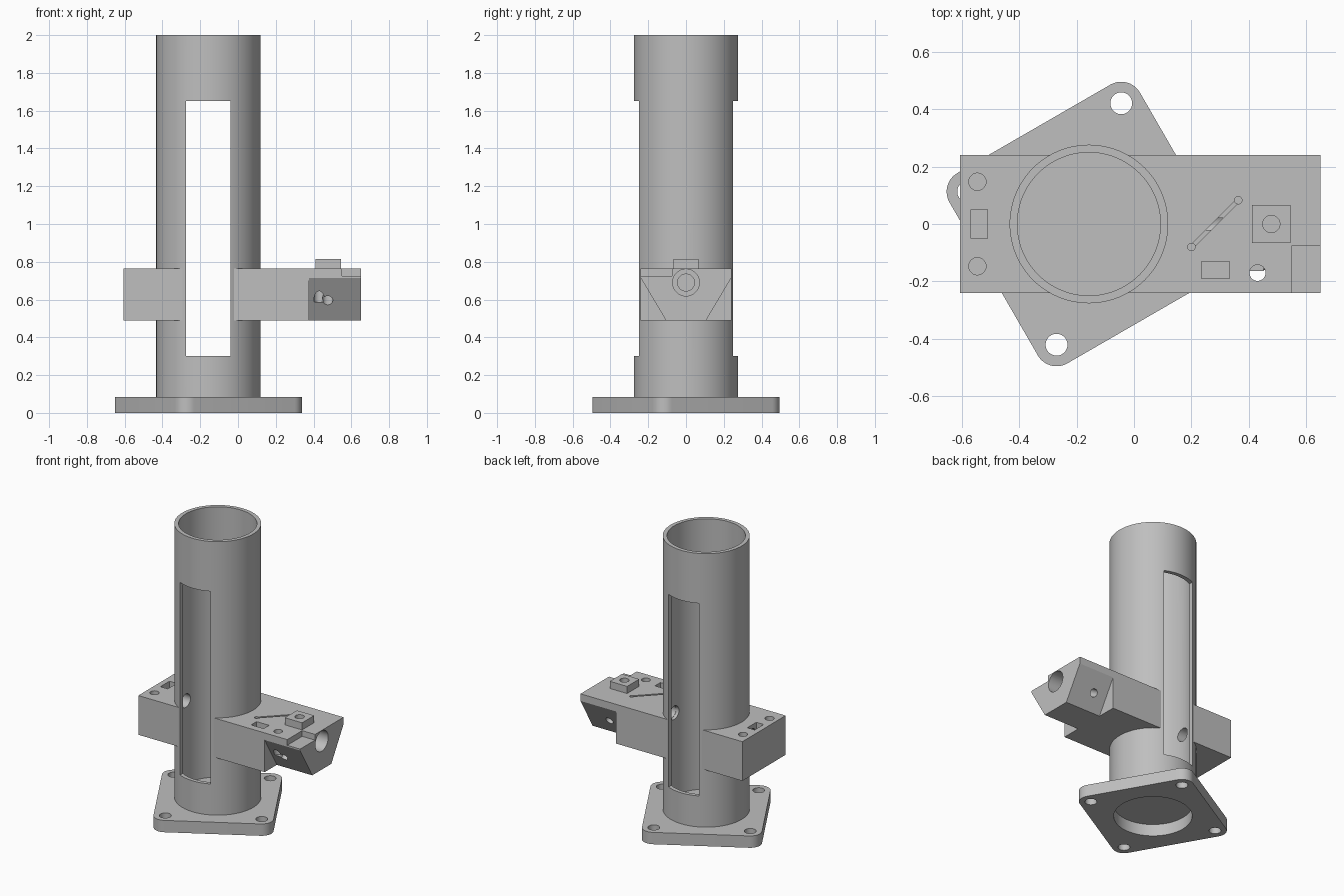
import bpy, bmesh
from math import sin, cos, pi, radians, hypot, atan2
from mathutils import Vector

if "Cube" in bpy.data.objects:
    bpy.data.objects.remove(bpy.data.objects["Cube"], do_unlink=True)

GREY = (0.52, 0.52, 0.52, 1)
mat = bpy.data.materials.new("plain grey")
mat.use_nodes = True
mat.diffuse_color = GREY
mat.node_tree.nodes["Principled BSDF"].inputs["Base Color"].default_value = GREY

CX = -0.157            # tube axis
R_OUT, R_IN = 0.276, 0.249
ARM_LOW, ARM_TOP = 0.49, 0.765
ARM_HALF = 0.24
BEAM_Z = 0.69


def prism(name, outline, lo, hi, axis="z"):
    """Extrude a 2D outline along z (outline in xy) or x (outline in yz)."""
    bm = bmesh.new()
    place = (lambda a, b, t: (a, b, t)) if axis == "z" else (lambda a, b, t: (t, a, b))
    face = bm.faces.new([bm.verts.new(place(a, b, lo)) for a, b in outline])
    ext = bmesh.ops.extrude_face_region(bm, geom=[face])
    moved = [v for v in ext["geom"] if isinstance(v, bmesh.types.BMVert)]
    bmesh.ops.translate(bm, verts=moved, vec=Vector(place(0, 0, hi - lo)))
    bmesh.ops.recalc_face_normals(bm, faces=bm.faces)
    mesh = bpy.data.meshes.new(name)
    bm.to_mesh(mesh)
    bm.free()
    mesh.materials.append(mat)
    obj = bpy.data.objects.new(name, mesh)
    bpy.context.collection.objects.link(obj)
    return obj


def box(name, x0, x1, y0, y1, z0, z1):
    return prism(name, [(x0, y0), (x1, y0), (x1, y1), (x0, y1)], z0, z1)


def rod(name, start, end, r, sides=40):
    """Cylinder between two points."""
    start, end = Vector(start), Vector(end)
    d = end - start
    ring = [(r * cos(2 * pi * i / sides), r * sin(2 * pi * i / sides)) for i in range(sides)]
    obj = prism(name, ring, 0, d.length)
    turn = d.to_track_quat("Z", "Y").to_matrix().to_4x4()
    obj.data.transform(turn)
    obj.location = start
    return obj


def cut(obj, *cutters):
    """Subtract the cutters, then drop them."""
    bpy.context.view_layer.objects.active = obj
    for c in cutters:
        c.hide_render = True
        mod = obj.modifiers.new("cut", "BOOLEAN")
        mod.operation, mod.solver, mod.object = "DIFFERENCE", "EXACT", c
        bpy.ops.object.modifier_apply(modifier=mod.name)
        bpy.data.objects.remove(c, do_unlink=True)


def finish(obj):
    bpy.ops.object.select_all(action="DESELECT")
    obj.select_set(True)
    bpy.context.view_layer.objects.active = obj
    bpy.ops.object.shade_smooth_by_angle(angle=radians(30))


# Base plate: rounded square turned 30 degrees, centre opening, corner holes
corner, bolt_ring, plate_top = 0.075, 0.435, 0.083
bolts = [radians(75 + 90 * i) for i in range(4)]
centres = [(CX + bolt_ring * cos(a), bolt_ring * sin(a)) for a in bolts]
outline = [(x + corner * cos(a + radians(t)), y + corner * sin(a + radians(t)))
           for a, (x, y) in zip(bolts, centres) for t in range(-45, 46, 9)]
base_plate = prism("base_plate", outline, 0, plate_top)
cut(base_plate, rod("opening", (CX, 0, -0.1), (CX, 0, 0.2), R_IN, 96),
    *[rod("bolt_hole", (x, y, -0.1), (x, y, 0.2), 0.038) for x, y in centres])
finish(base_plate)

# Tube: closed at the bottom, with a tall window through front and back
tube = rod("tube", (CX, 0, plate_top), (CX, 0, 2), R_OUT, 96)
cut(tube, rod("bore", (CX, 0, 0.105), (CX, 0, 2.1), R_IN, 96),
    box("window", CX - 0.117, CX + 0.117, -0.5, 0.5, 0.3, 1.65),
    rod("beam_hole", (-0.5, 0, BEAM_Z), (0.3, 0, BEAM_Z), 0.047))
finish(tube)


def tube_space():
    return rod("tube_space", (CX, 0, 0.2), (CX, 0, 1), 0.27, 96)


# Short arm with sensor pocket and two screw holes
short_arm = box("short_arm", -0.605, CX, -ARM_HALF, ARM_HALF, ARM_LOW, ARM_TOP)
cut(short_arm, tube_space(),
    rod("beam_hole", (-0.54, 0, BEAM_Z), (CX, 0, BEAM_Z), 0.047),
    box("pocket", -0.567, -0.51, -0.05, 0.05, 0.64, 0.9),
    *[rod("screw_hole", (-0.545, y, 0.6), (-0.545, y, 0.9), 0.03) for y in (-0.147, 0.147)])
finish(short_arm)

# Long arm: tapered end, beam bore, recesses on top
long_arm = box("long_arm", CX, 0.65, -ARM_HALF, ARM_HALF, ARM_LOW, ARM_TOP)
tapers, side_screws = [], []
for s in (-1, 1):
    wedge = [(s * 0.1, 0.48), (s * 0.252, 0.735), (s * 0.35, 0.735), (s * 0.35, 0.48)]
    tapers.append(prism("taper", wedge, 0.375, 0.75, "x"))
    side_screws.append(rod("side_screw", (0.475, s * 0.256, 0.543), (0.475, 0, 0.697), 0.027))
a, b = Vector((0.2, -0.08)), Vector((0.363, 0.083))
side = Vector((-1, 1)).normalized() * 0.007
slit = prism("slit", [a - side, b - side, b + side, a + side], 0.73, 0.9)
cut(long_arm, tube_space(), *tapers,
    box("corner_step", 0.55, 0.75, -0.4, -0.075, 0.725, 0.9),
    rod("beam_hole", (CX, 0, BEAM_Z), (0.7, 0, BEAM_Z), 0.045),
    rod("beam_socket", (0.35, 0, BEAM_Z), (0.7, 0, BEAM_Z), 0.071, 48),
    *side_screws, slit,
    *[rod("slit_end", (p.x, p.y, 0.71), (p.x, p.y, 0.9), 0.013, 24) for p in (a, b)],
    box("pocket", 0.235, 0.332, -0.19, -0.13, 0.66, 0.9),
    rod("wire_hole", (0.43, -0.17, 0.588), (0.43, -0.17, 0.9), 0.028))
finish(long_arm)

# Raised block with its own screw hole
top_block = box("top_block", 0.41, 0.544, -0.067, 0.067, ARM_TOP, 0.815)
cut(top_block, rod("screw_hole", (0.478, 0, 0.7), (0.478, 0, 0.9), 0.03))
finish(top_block)
